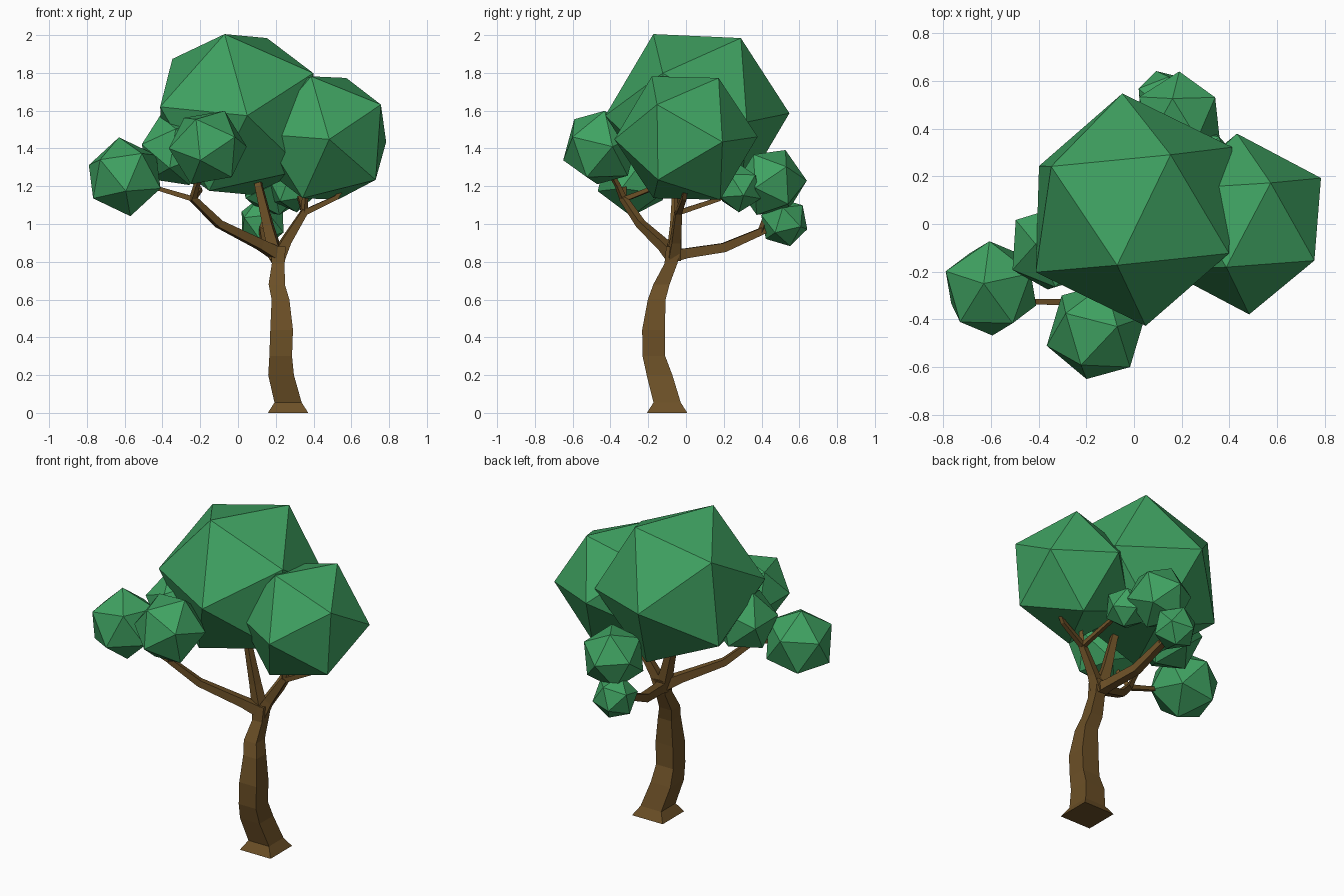
import bpy, bmesh
from mathutils import Vector, Matrix

if "Cube" in bpy.data.objects:
    bpy.data.objects.remove(bpy.data.objects["Cube"])


def material(name, color):
    m = bpy.data.materials.new(name)
    m.diffuse_color = (*color, 1)
    m.use_nodes = True
    m.node_tree.nodes["Principled BSDF"].inputs["Base Color"].default_value = m.diffuse_color
    return m


LEAF = material("leaf_green", (0.05, 0.36, 0.12))
BARK = material("bark_brown", (0.15, 0.08, 0.02))


def finish(bm, name, mat):
    bmesh.ops.recalc_face_normals(bm, faces=bm.faces)
    me = bpy.data.meshes.new(name)
    bm.to_mesh(me)
    bm.free()
    me.materials.append(mat)
    ob = bpy.data.objects.new(name, me)
    bpy.context.collection.objects.link(ob)


def frame(a, b):
    a = Vector(a).normalized()
    b = Vector(b)
    b = (b - a * b.dot(a)).normalized()
    return Matrix((a, b, a.cross(b))).transposed()


# Leaf clump: icosahedron with one corner along a and a neighbouring corner towards b
def clump(name, centre, r, a, b):
    bm = bmesh.new()
    bmesh.ops.create_icosphere(bm, subdivisions=1, radius=1)
    bm.verts.ensure_lookup_table()
    v = bm.verts[0]
    n = v.link_edges[0].other_vert(v)
    rot = frame(a, b) @ frame(v.co, n.co).transposed()
    for w in bm.verts:
        w.co = rot @ w.co.normalized() * r + Vector(centre)
    finish(bm, name, LEAF)


# Four-sided limb along (x, y, z, half width) points
def limb(name, pts, level=False):
    bm = bmesh.new()
    P = [Vector(p[:3]) for p in pts]
    side = Vector((1, 0, 0))
    if not level:
        side = (P[1] - P[0]).cross(Vector((0, 0, 1)))
    rings = []
    for i, p in enumerate(P):
        t = (P[min(i + 1, len(P) - 1)] - P[max(i - 1, 0)]).normalized()
        if level:
            t = Vector((0, 0, 1))
        side = (side - t * side.dot(t)).normalized()
        up = t.cross(side)
        h = pts[i][3]
        rings.append([bm.verts.new(p + (side * s + up * u) * h)
                      for s, u in ((-1, -1), (1, -1), (1, 1), (-1, 1))])
    for q, r in zip(rings, rings[1:]):
        for k in range(4):
            bm.faces.new((q[k], q[(k + 1) % 4], r[(k + 1) % 4], r[k]))
    bm.faces.new(rings[0][::-1])
    bm.faces.new(rings[-1])
    finish(bm, name, BARK)


# Foliage
clump("crown_main", (0, .06, 1.58), .49, (-.07, -.23, .42), (.15, .22, .42))
clump("crown_right", (.4575, 0, 1.455), .38, (-.07, -.18, .325), (.115, .17, .325))
clump("clump_left", (-.6, -.27, 1.25), .212, (-.03, .02, .207), (-.185, .07, .06))
clump("clump_front", (-.16, -.45, 1.405), .215, (.09, .02, .195), (-.09, .07, .18))
clump("clump_left_back", (-.335, -.1, 1.39), .2, (-.165, .12, .02), (-.165, -.09, .03))
clump("clump_back", (.19, .45, 1.22), .19, (-.03, .08, .18), (.17, .08, .07))
clump("clump_back_low", (.13, .52, 1.01), .133, (.02, .03, -.12), (-.12, .0, -.05))
clump("clump_back_small", (.29, .28, 1.19), .13, (.02, .0, -.125), (.02, .1, -.06))

# Trunk with flared foot
limb("trunk", [(.265, -.1, 0, .107), (.265, -.1, .055, .072), (.228, -.14, .2, .068),
               (.226, -.17, .3, .06), (.231, -.172, .44, .06), (.225, -.155, .6, .047),
               (.205, -.13, .68, .043), (.213, -.08, .79, .034), (.212, -.065, .88, .04)], True)

# Branches and twigs
limb("branch_left", [(.21, -.07, .84, .034), (.12, -.12, .89, .026), (-.1, -.24, 1.0, .02),
                     (-.245, -.335, 1.14, .016)])
limb("twig_left", [(-.23, -.33, 1.13, .014), (-.43, -.325, 1.19, .011), (-.58, -.3, 1.24, .009)])
limb("twig_front", [(-.24, -.33, 1.13, .015), (-.22, -.36, 1.2, .012), (-.17, -.43, 1.33, .01)])
limb("twig_left_back", [(-.24, -.33, 1.13, .013), (-.2, -.2, 1.18, .011), (-.29, -.12, 1.3, .009)])
limb("branch_middle", [(.205, -.065, .82, .034), (.16, -.055, .99, .025), (.11, -.05, 1.2, .018),
                       (.08, 0, 1.35, .015)])
limb("branch_right", [(.21, -.065, .82, .034), (.255, -.055, .91, .025), (.355, -.04, 1.07, .017)])
limb("twig_right", [(.35, -.04, 1.06, .015), (.52, -.01, 1.14, .012), (.56, 0, 1.2, .01)])
limb("twig_right_up", [(.35, -.04, 1.06, .014), (.36, -.05, 1.2, .01)])
limb("twig_right_back", [(.35, -.04, 1.06, .014), (.33, .17, 1.13, .011), (.3, .27, 1.18, .009)])
limb("branch_back", [(.21, -.08, .83, .034), (.19, 0, .845, .026), (.15, .2, .875, .024),
                     (.13, .42, .97, .018), (.13, .5, 1.01, .014)])
limb("twig_back", [(.13, .4, .96, .015), (.18, .46, 1.14, .01)])
